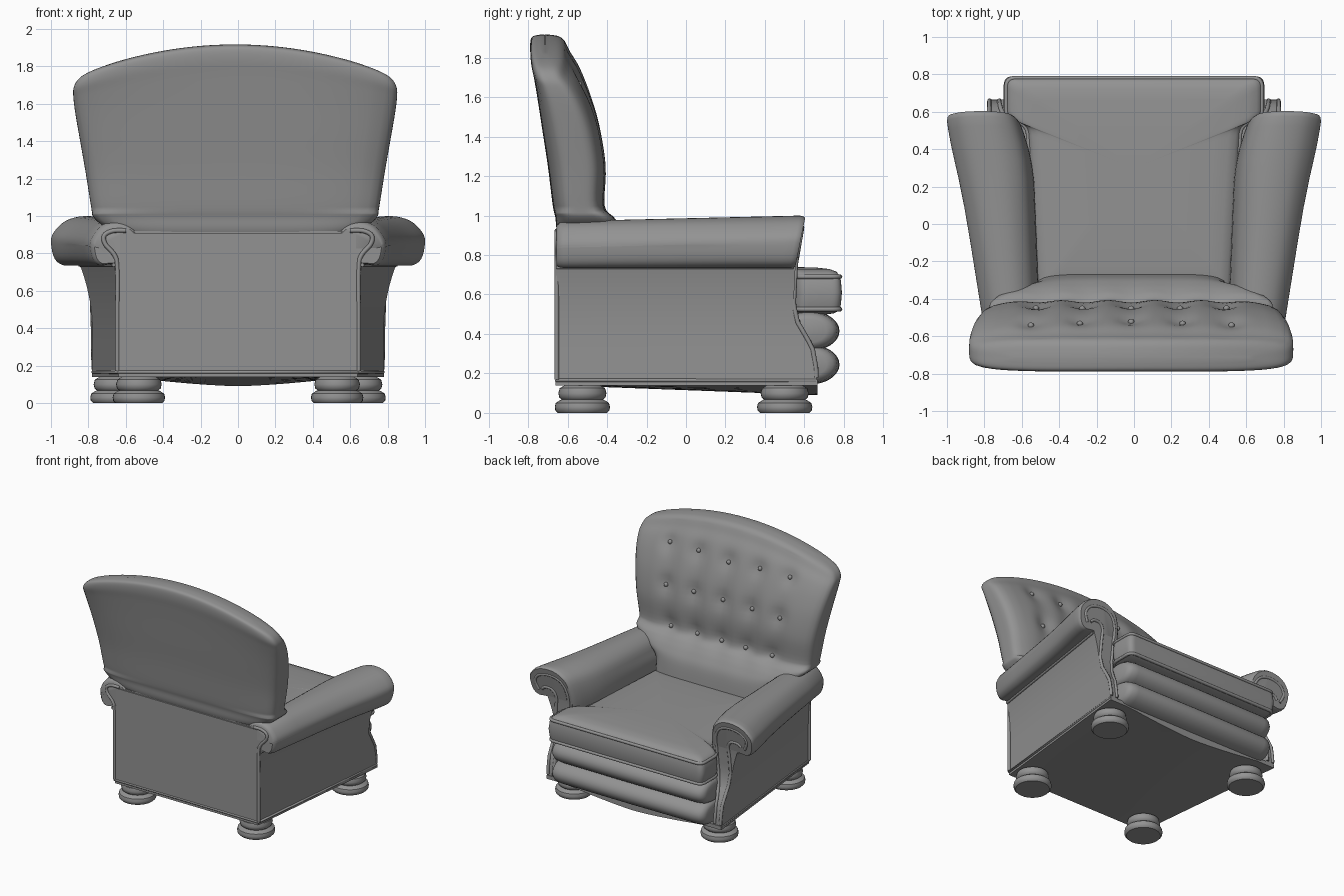
import bpy, bmesh, math
from mathutils import Vector as V

if "Cube" in bpy.data.objects:
    bpy.data.objects.remove(bpy.data.objects["Cube"])

grey = bpy.data.materials.new("dark_grey_leather")
grey.diffuse_color = (.29, .29, .29, 1)
grey.use_nodes = True
grey.node_tree.nodes["Principled BSDF"].inputs["Base Color"].default_value = grey.diffuse_color


def finish(name, bm, mirror=False, angle=40):
    bmesh.ops.recalc_face_normals(bm, faces=bm.faces)
    me = bpy.data.meshes.new(name)
    bm.to_mesh(me)
    bm.free()
    me.materials.append(grey)
    ob = bpy.data.objects.new(name, me)
    bpy.context.collection.objects.link(ob)
    if mirror:
        ob.modifiers.new("Mirror", 'MIRROR').use_clip = False
    bpy.ops.object.select_all(action='DESELECT')
    ob.select_set(True)
    bpy.context.view_layer.objects.active = ob
    bpy.ops.object.shade_smooth_by_angle(angle=math.radians(angle))
    return ob


def loft(name, rings, mirror=False, angle=40):
    bm = bmesh.new()
    rs = [[bm.verts.new(p) for p in r] for r in rings]
    n = len(rs[0])
    for a, b in zip(rs, rs[1:]):
        for i in range(n):
            j = (i + 1) % n
            bm.faces.new((a[i], a[j], b[j], b[i]))
    bm.faces.new(rs[0])
    bm.faces.new(rs[-1])
    return finish(name, bm, mirror, angle)


def smooth(pts, k=4, closed=False):
    """Catmull-Rom through points of any dimension"""
    n, out = len(pts), []
    for i in range(n if closed else n - 1):
        ids = [i - 1, i, i + 1, i + 2]
        ids = [j % n if closed else min(max(j, 0), n - 1) for j in ids]
        p = [pts[j] for j in ids]
        for s in range(k):
            t = s / k
            out.append(tuple(0.5 * (2 * b + (c - a) * t + (2 * a - 5 * b + 4 * c - d) * t * t
                                    + (3 * b - a - 3 * c + d) * t ** 3) for a, b, c, d in zip(*p)))
    if not closed:
        out.append(tuple(pts[-1]))
    return out


def pipe(name, pts, r=0.01, closed=False):
    cu = bpy.data.curves.new(name, 'CURVE')
    cu.dimensions = '3D'
    cu.bevel_depth, cu.bevel_resolution, cu.use_fill_caps = r, 2, True
    cu.materials.append(grey)
    sp = cu.splines.new('POLY')
    sp.points.add(len(pts) - 1)
    for q, p in zip(sp.points, pts):
        q.co = (*p, 1)
    sp.use_cyclic_u = closed
    bpy.context.collection.objects.link(bpy.data.objects.new(name, cu))


def squircle(nx, ny, p):
    """Unit rounded square, evenly spread points"""
    e = [(-1 + 2 * i / nx, -1) for i in range(nx)] + [(1, -1 + 2 * i / ny) for i in range(ny)]
    e += [(-x, -y) for x, y in e]
    return [(x / (abs(x) ** p + abs(y) ** p) ** (1 / p), y / (abs(x) ** p + abs(y) ** p) ** (1 / p)) for x, y in e]


def rounded(poly, r, k=6):
    out, n = [], len(poly)
    for i in range(n):
        a, b, c = V(poly[i - 1]), V(poly[i]), V(poly[(i + 1) % n])
        p, q = b + (a - b).normalized() * r, b + (c - b).normalized() * r
        out += [p * (1 - t) ** 2 + b * 2 * t * (1 - t) + q * t * t for t in [j / k for j in range(k + 1)]]
    return out


def front_y(z):
    """S-shaped front edge of the sides"""
    tab = [(0, .66), (.22, .66), (.33, .64), (.4, .6), (.46, .565), (.55, .545), (.75, .555), (1.1, .615)]
    for (a, p), (b, q) in zip(tab, tab[1:]):
        if z <= b:
            return p + (q - p) * (z - a) / (b - a)


# back cushion: z, half width, rear y, front y
slices = smooth([(.70, .52, -.62, -.265), (.85, .54, -.63, -.285), (.93, .68, -.655, -.32), (.99, .755, -.662, -.36),
                 (1.05, .77, -.675, -.405), (1.25, .80, -.70, -.40), (1.45, .83, -.73, -.43), (1.62, .853, -.755, -.48),
                 (1.75, .865, -.775, -.535), (1.83, .863, -.788, -.585), (1.885, .835, -.788, -.615),
                 (1.908, .775, -.775, -.645), (1.916, .66, -.74, -.69)], 5) + [(1.917, .62, -.716, -.714)]
buttons = [(x * w, z) for z, w in ((1.06, .45), (1.37, .5), (1.66, .54)) for x in (-1, -.5, 0, .5, 1)]
rings, front = [], []
for z, w, yb, yf in slices:
    ring = []
    for u, v in squircle(50, 12, 6 if z < 1.02 else 4.5):
        x = u * w
        zz = z - .145 * (x / .8) ** 2 * max(0, (z - .93) / .98) ** 2
        y = (yb + yf) / 2 + v * (yf - yb) / 2
        if v > .6 and z < 1.88:
            y -= sum(.022 * math.exp(-((x - a) ** 2 + (zz - b) ** 2) / .004) for a, b in buttons)
            band = math.exp(-((zz - 1.36) / .4) ** 4) * math.exp(-(x / .62) ** 6)
            y -= .014 * band * (1 + .5 * math.cos(x * 2 * math.pi / .25))
            front.append(V((x - .015, y, zz)))
        ring.append((x - .015, y, zz))
    rings.append(ring)
loft("back_cushion", rings, angle=60)

# back buttons sit in the dimples
for a, b in buttons:
    c = min(front, key=lambda p: (p.x + .015 - a) ** 2 + (p.z - b) ** 2)
    bm = bmesh.new()
    bmesh.ops.create_uvsphere(bm, u_segments=12, v_segments=8, radius=.017)
    bmesh.ops.translate(bm, verts=bm.verts, vec=c + V((0, .004, 0)))
    finish("back_button", bm)

# arms: x as share between inner and outer edge, z
arm = smooth([(.08, .48), (.02, .62), (.01, .78), (.10, .92), (.30, .985), (.55, 1.0), (.80, .975), (.97, .91),
              (1.0, .85), (.95, .77), (.82, .735), (.62, .74), (.38, .71), (.28, .60), (.25, .48)], 4, True)
rings = []
for y, s in ((-.655, .88), (-.645, .95), (-.62, 1), (-.4, 1), (-.1, 1), (.1, 1), (.25, 1), (.35, 1), (.44, 1), (.52, 1),
             (.57, 1), (.59, .975), (.6, .93)):
    t = (y + .66) / 1.26
    xi = .495 + .05 * t + .07 * max(0, (t - .7) / .3) ** 2
    xo = .785 + .2 * t + .02 * math.exp(-((t - .93) / .2) ** 2)
    ring = []
    for a, z in arm:
        a, z = .5 + (a - .5) * s, .82 + (z - .82) * s - .03 * (1 - t) * (z > .85)
        ring.append((xi + a * (xo - xi), y - max(0, t - .4) / .6 * (.97 - z) * .2, z))
    rings.append(ring)
loft("arm", rings, True)

# outer side panels, flaring up into the arm
rings = []
for z in (.14, .2, .26, .33, .37, .4, .43, .46, .5, .55, .62, .68, .73, .77):
    f, y = .07 * max(0, (z - .4) / .35) ** 2, front_y(z)
    xf, th = .78 + f, .07 + .08 * min(1, max(0, (z - .35) / .2)) + f
    rings.append([(.5, -.66, z), (.64 + f * .3, -.66, z), (xf, y, z), (xf - th, y, z)])
loft("side_panel", rings, True, 30)

# arm front piping scrolled at the top, rear corner piping, piping under the arm roll
outer = [(.772, .18), (.775, .4), (.78, .56), (.775, .68), (.77, .77), (.80, .82), (.86, .825), (.89, .80)]
inner = [(.72, .18), (.715, .35), (.68, .5), (.665, .68), (.665, .82), (.71, .91), (.80, .94), (.90, .92), (.945, .86), (.92, .79)]
rear = [(.645, .17), (.645, .5), (.645, .72), (.66, .79), (.71, .85), (.715, .895), (.67, .92), (.6, .922)]
for s in (1, -1):
    for nm, path in (("outer", outer), ("inner", inner)):
        pipe("arm_piping_" + nm, [(s * x, front_y(z), z) for x, z in smooth(path, 6)], .012)
    pipe("rear_piping", [(s * x, -.655, z) for x, z in smooth(rear, 6)], .012)
    pipe("side_piping", [(s * (.665 + .18 * t), -.655 + 1.2 * t, .738) for t in (0, .5, 1)], .01)

# back panel
bm = bmesh.new()
bmesh.ops.create_cube(bm, size=1)
for v in bm.verts:
    v.co = (v.co.x * 1.28, -.635 + v.co.y * .05, .535 + v.co.z * .77)
bmesh.ops.bevel(bm, geom=bm.edges[:], offset=.01, segments=2, affect='EDGES')
finish("back_panel", bm)

# inner body under the seat
loft("seat_body", [[(-.62, -.64, z), (.62, -.64, z), (.69, .52, z), (-.69, .52, z)] for z in (.15, .53)])

# underside with front apron sagging in the middle
rings = []
for i in range(9):
    t = i / 8
    hw, y = .64 + .14 * t, -.66 + 1.325 * t
    low = [(hw * (-1 + k / 10), y) for k in range(21)]
    rings.append([(x, y, .14 - .05 * t * max(0, 1 - (abs(x) / .6) ** 1.5)) for x, y in low]
                 + [(hw, y, .17), (-hw, y, .17)])
loft("base_rail", rings)
pipe("base_piping", [(-.775, .66, .165), (-.642, -.658, .165), (.642, -.658, .165), (.775, .66, .165)], .009)

# seat cushion, T-shaped, with two piped edges
tee = rounded([(-.69, .785), (-.69, .57), (-.575, .53), (-.52, -.4), (.52, -.4), (.575, .53), (.69, .57), (.69, .785)], .05)


def tee_ring(k, z):
    return [(p.x * k, .3 + (p.y - .3) * k, z) for p in tee]


loft("seat_cushion", [tee_ring(k, z) for k, z in ((.3, .49), (.8, .495), (.93, .505), (.985, .52), (1.0, .55), (1.01, .61),
     (1.0, .67), (.985, .698), (.95, .716), (.88, .729), (.75, .736), (.4, .741), (.1, .742))])
for z in (.525, .69):
    pipe("seat_piping", tee_ring(.99, z), .012, True)

# footrest rolls
for zc in (.245, .415):
    loft("footrest_roll", [[(x, .62 + u * .155 * s, zc + v * .1 * s) for u, v in squircle(12, 8, 2)]
         for x, s in ((-.685, .6), (-.675, .8), (-.65, .94), (-.6, 1), (0, 1.02), (.6, 1), (.65, .94), (.675, .8), (.685, .6))])

# bun feet: two stacked discs
prof = [(.125, 0), (.137, .012), (.14, .03), (.135, .05), (.115, .063), (.105, .068), (.117, .078), (.122, .1),
        (.115, .125), (.09, .14), (.09, .155)]
for nm, x, y in (("front_foot", .65, .50), ("rear_foot", .53, -.525)):
    loft(nm, [[(x + r * math.cos(a * math.pi / 16), y + r * math.sin(a * math.pi / 16), z) for a in range(32)]
              for r, z in prof], True)
